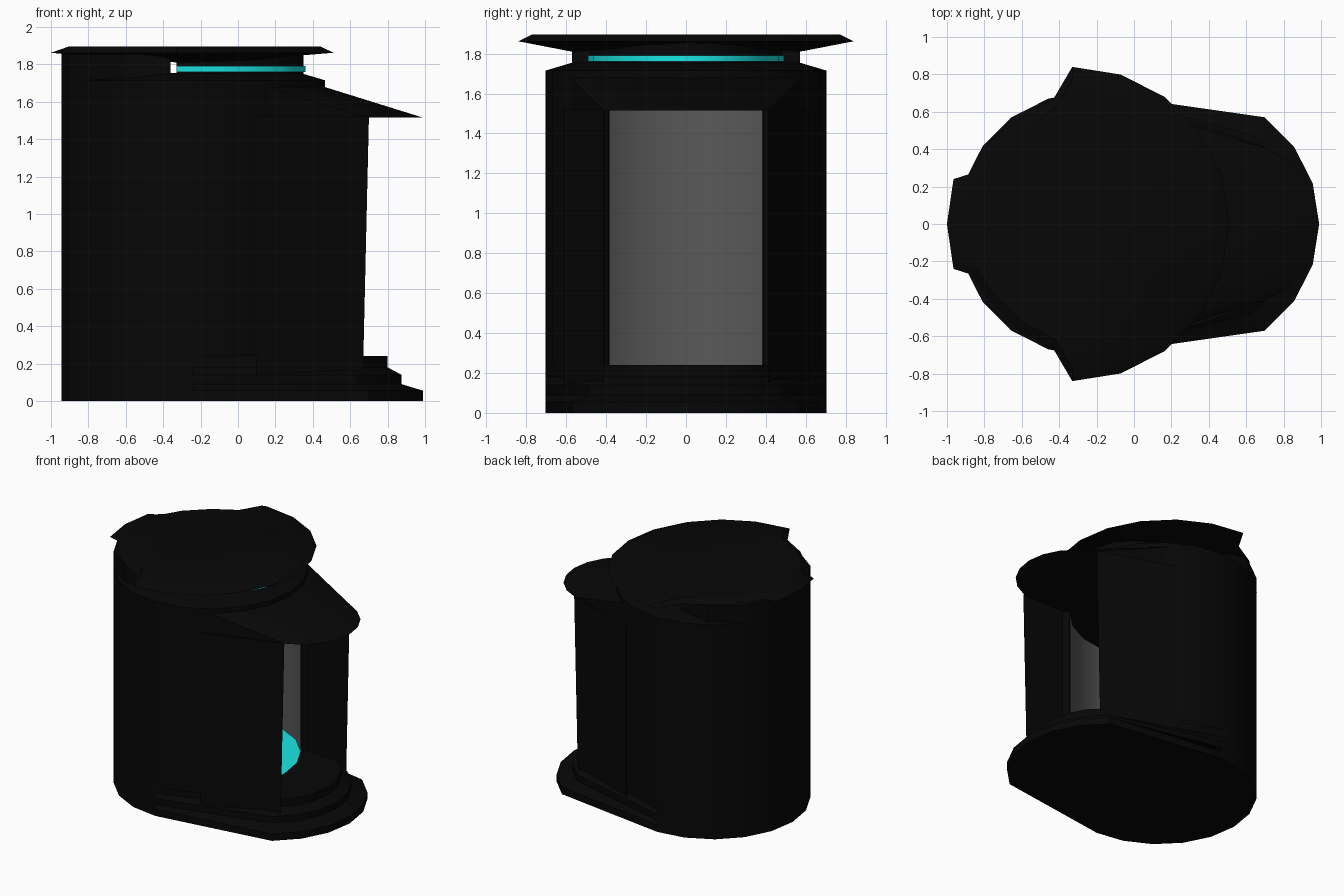
import bpy, bmesh
from math import cos, sin, radians

if "Cube" in bpy.data.objects:
    bpy.data.objects.remove(bpy.data.objects["Cube"])


def material(name, rgb):
    m = bpy.data.materials.new(name)
    m.diffuse_color = (*rgb, 1)
    m.use_nodes = True
    m.node_tree.nodes["Principled BSDF"].inputs["Base Color"].default_value = m.diffuse_color
    return m


BLACK = material("black_shell", (0.002, 0.002, 0.002))
CYAN = material("cyan_light", (0.01, 0.8, 0.78))
GREY = material("grey_lining", (0.1, 0.1, 0.1))


def loft(name, rings, mat, closed=True, caps=True):
    """Skin rings of equal length; closed rings can get end caps."""
    bm = bmesh.new()
    vs = [[bm.verts.new(p) for p in r] for r in rings]
    n = len(vs[0])
    for a, b in zip(vs, vs[1:]):
        for i in range(n if closed else n - 1):
            j = (i + 1) % n
            bm.faces.new((a[i], a[j], b[j], b[i]))
    if closed and caps:
        bm.faces.new(vs[0][::-1])
        bm.faces.new(vs[-1])
    bmesh.ops.recalc_face_normals(bm, faces=bm.faces[:])
    me = bpy.data.meshes.new(name)
    bm.to_mesh(me)
    bm.free()
    me.materials.append(mat)
    ob = bpy.data.objects.new(name, me)
    bpy.context.collection.objects.link(ob)
    return ob


def arc(cx, rx, ry, a0, a1, step=18):
    return [(cx + rx * cos(radians(a)), ry * sin(radians(a))) for a in range(a0, a1 + 1, step)]


def sym(half):
    """Half outline (front to rear, both ends on y=0) mirrored to a full one."""
    return half + [(x, -y) for x, y in half[-2:0:-1]]


def at(pts, z):
    return [(x, y, z) for x, y in pts]


R, BX, FX = 0.705, -0.24, 0.285   # radius, body centre, front end centre
FLOOR, CEIL = 0.24, 1.515         # inside of the cabin

# Twenty-sided top of the body with a sloping shoulder
full = arc(BX, R, R, 0, 342)
loft("body_top", [at(full, CEIL), at(full, 1.715), at(arc(BX, 0.57, 0.57, 0, 342), 1.755)], BLACK)

# Hollow cabin wall, open to the front, lined in grey
wall = arc(BX, R, R, 36, 324) + arc(BX, 0.655, 0.655, 36, 324)[::-1]
loft("cabin_wall", [at(wall, FLOOR), at(wall, CEIL)], BLACK, caps=False)
lining = arc(BX, 0.65, 0.65, 36, 324)[::-1]
loft("cabin_lining", [at(lining, FLOOR), at(lining, CEIL)], GREY, closed=False)

# Lit round cabin floor
disc = at(arc(BX, 0.65, 0.65, 0, 342), FLOOR + 0.004)
me = bpy.data.meshes.new("cabin_floor")
me.from_pydata(disc, [], [list(range(20))])
me.materials.append(CYAN)
bpy.context.collection.objects.link(bpy.data.objects.new("cabin_floor", me))

# Stepped base with a rounded front
steps = [(0.705, 0), (0.705, 0.055), (0.59, 0.09), (0.59, 0.14), (0.515, 0.18), (0.515, FLOOR)]
loft("stepped_base",
     [at(sym(arc(FX, r, r, 0, 54) + arc(BX, R, R, 90, 180)), z) for r, z in steps], BLACK)

# Sloping hood over the entrance
low = sym(arc(0.56, 0.43, 0.43, 0, 72) + [(0.15, 0.575), (0.1, 0)])
high = sym(arc(BX, 0.70, 0.70, 0, 56, 14) + [(0.12, 0.59), (0.1, 0)])
loft("hood", [at(low, CEIL), at(high, 1.68)], BLACK)

# Entrance side walls, leaning slightly forward at the top
for side, s in (("left", 1), ("right", -1)):
    rings = []
    for front, z in ((0.668, 0.14), (0.70, 1.52)):
        pts = [(0.29, 0.414), (front, 0.414), (0.1, 0.615), (0.1, 0.57)]
        rings.append([(x, s * y, z) for x, y in pts])
    loft("entrance_wall_" + side, rings, BLACK)

# Raised rear block that carries the lid
rear = sym([(-0.36, 0), (-0.36, 0.57), (-0.6, 0.57)] + arc(BX, R, R, 144, 180))
loft("rear_block", [at(rear, 1.70), at(rear, 1.855)], BLACK)

# Neck under the front of the lid and its light strip
neck = arc(-0.33, 0.68, 0.48, -90, 90)
loft("neck", [at(neck, 1.70), at(neck, 1.87)], BLACK)
strip = arc(-0.33, 0.69, 0.49, -90, 90)
loft("light_strip", [at(strip, 1.76), at(strip, 1.79)], CYAN, closed=False)

# Lid with a wide front brim and a rear tab
brim = arc(-0.33, 0.84, 0.84, 0, 90) + [(-0.43, 0.67), (-0.62, 0.56), (-0.79, 0.40),
                                       (-0.87, 0.27), (-0.965, 0.24), (-1.0, 0)]


def shrink(pts, k, kr):
    out = []
    for x, y in pts:
        f = kr if x < -0.9 else k
        out.append((-0.33 + (x + 0.33) * f, y * f))
    return out


under = shrink(sym(brim), 0.68, 0.68)
loft("lid", [[(x, y, 1.85 - 0.04 * min(1, abs(y) / 0.57)) for x, y in under],
             at(sym(brim), 1.862), at(shrink(sym(brim), 0.92, 0.86), 1.895)], BLACK)

# Smooth the round walls, keep the edges sharp
for ob in bpy.data.objects:
    ob.select_set(True)
    bpy.context.view_layer.objects.active = ob
bpy.ops.object.shade_smooth_by_angle(angle=radians(30))
